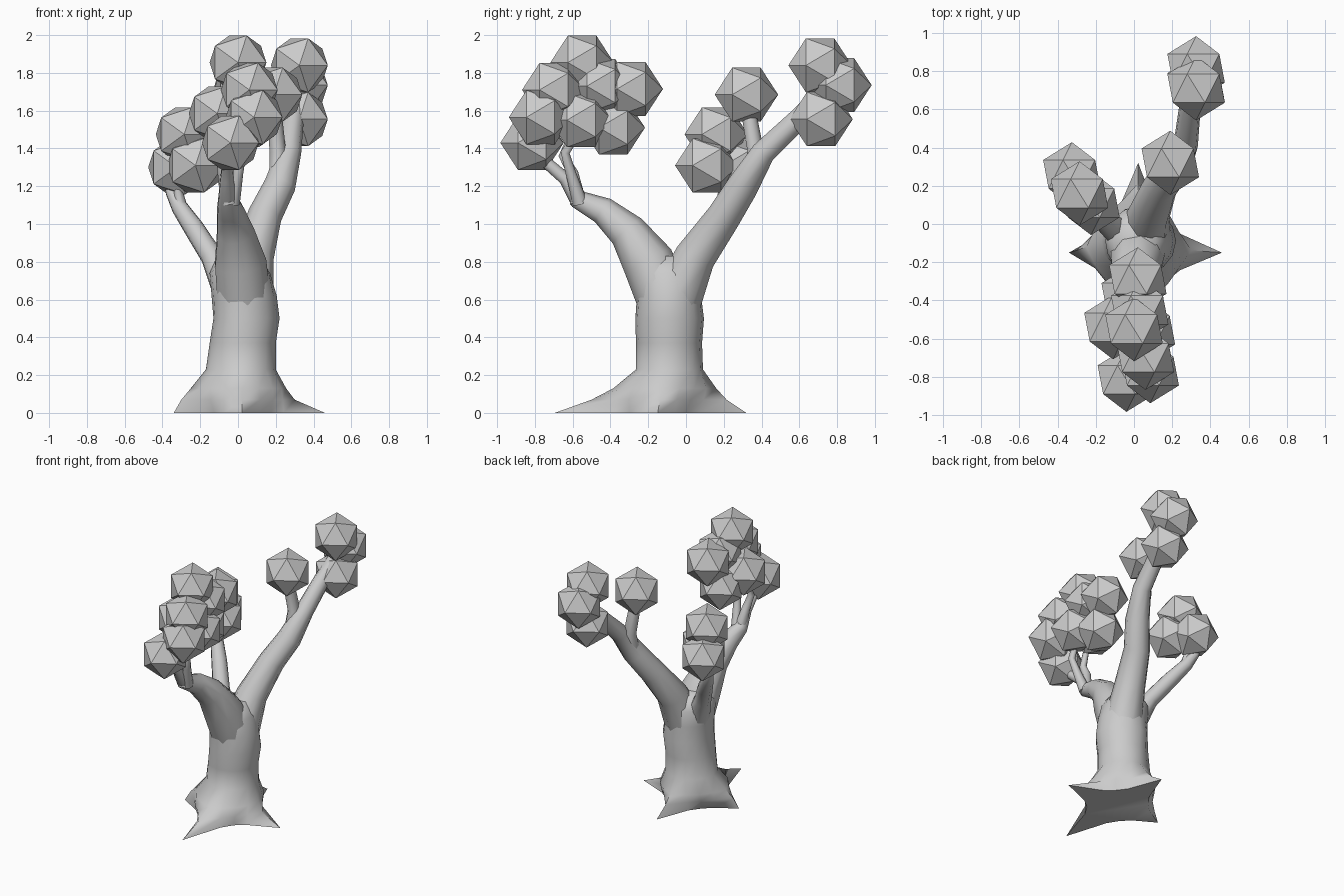
import bpy, bmesh, math
from mathutils import Vector

SIDES = 9
BALL_R = 0.168


def finish(name, bm, smooth=True):
    bmesh.ops.recalc_face_normals(bm, faces=bm.faces[:])
    me = bpy.data.meshes.new(name)
    bm.to_mesh(me)
    bm.free()
    ob = bpy.data.objects.new(name, me)
    bpy.context.collection.objects.link(ob)
    if smooth:
        bpy.context.view_layer.objects.active = ob
        ob.select_set(True)
        bpy.ops.object.shade_smooth_by_angle(angle=math.radians(70))
        ob.select_set(False)
    return ob


def skin(name, rings):
    """Bridge a stack of equal rings and cap both ends."""
    bm = bmesh.new()
    vs = [[bm.verts.new(p) for p in ring] for ring in rings]
    n = len(rings[0])
    for a, b in zip(vs, vs[1:]):
        for i in range(n):
            j = (i + 1) % n
            bm.faces.new((a[i], a[j], b[j], b[i]))
    bm.faces.new(vs[0])
    bm.faces.new(vs[-1])
    return finish(name, bm)


def limb(name, path):
    """Tapered tube through (x, y, z, radius) points."""
    pts = [Vector(p[:3]) for p in path]
    side = Vector((1, 0, 0))
    rings = []
    for i, p in enumerate(pts):
        t = (pts[min(i + 1, len(pts) - 1)] - pts[max(i - 1, 0)]).normalized()
        side = (side - t * side.dot(t)).normalized()
        up = t.cross(side)
        rings.append([p + path[i][3] * (side * math.cos(a) + up * math.sin(a))
                      for a in (2 * math.pi * k / SIDES for k in range(SIDES))])
    return skin(name, rings)


# Trunk with four flaring roots: z, x min, x max, y min, y max, root sharpness
levels = [(0.00, -0.34, 0.46, -0.695, 0.32, 1.0),
          (0.07, -0.30, 0.30, -0.50, 0.215, 0.8),
          (0.13, -0.25, 0.255, -0.385, 0.16, 0.5),
          (0.23, -0.17, 0.20, -0.265, 0.09, 0.0),
          (0.37, -0.15, 0.20, -0.265, 0.085, 0.0),
          (0.50, -0.13, 0.22, -0.268, 0.095, 0.0),
          (0.62, -0.14, 0.205, -0.26, 0.08, 0.0),
          (0.74, -0.15, 0.17, -0.27, 0.09, 0.0),
          (0.83, -0.11, 0.11, -0.22, 0.03, 0.0)]
cx, n = 0.022, 16
rings = []
for z, x0, x1, y0, y1, sharp in levels:
    cy = -0.09 - 0.06 * sharp
    reach = (x1 - cx, y1 - cy, cx - x0, cy - y0)
    ring = []
    for k in range(n):
        a = 2 * math.pi * k / n
        q, f = divmod(k, n // 4)
        f /= n // 4
        ra, rb = reach[q], reach[(q + 1) % 4]
        w = math.sin(f * math.pi / 2) ** 2
        round_r = ra * (1 - w) + rb * w
        near = ra if f < 0.5 else rb
        peak = math.cos(2 * a) ** 2
        root_r = 0.21 + (near - 0.21) * (1 if f == 0 else 0.25 * peak)
        r = round_r * (1 - sharp) + root_r * sharp
        ring.append(Vector((cx + r * math.cos(a), cy + r * math.sin(a), z)))
    rings.append(ring)
skin("trunk", rings)

# Main limbs
limb("front_limb", [(0.03, -0.11, 0.58, 0.145), (0.01, -0.20, 0.80, 0.14),
                    (-0.015, -0.31, 0.96, 0.102), (-0.04, -0.44, 1.07, 0.075),
                    (-0.055, -0.57, 1.13, 0.052), (-0.06, -0.64, 1.24, 0.035),
                    (-0.05, -0.78, 1.36, 0.03)])
limb("back_limb", [(0.05, -0.06, 0.58, 0.14), (0.08, 0.05, 0.83, 0.11),
                   (0.14, 0.20, 1.04, 0.092), (0.22, 0.30, 1.20, 0.085),
                   (0.27, 0.41, 1.38, 0.065), (0.29, 0.59, 1.55, 0.058),
                   (0.32, 0.71, 1.68, 0.05)])
limb("left_limb", [(-0.05, -0.06, 0.65, 0.09), (-0.14, 0.00, 0.83, 0.06),
                   (-0.235, 0.11, 0.98, 0.055), (-0.31, 0.19, 1.09, 0.045),
                   (-0.355, 0.23, 1.17, 0.03), (-0.37, 0.25, 1.27, 0.022)])

# Twigs
limb("back_twig", [(0.21, 0.32, 1.20, 0.05), (0.21, 0.37, 1.38, 0.045),
                   (0.19, 0.33, 1.60, 0.04)])
limb("front_twig_left", [(-0.05, -0.57, 1.11, 0.045), (-0.08, -0.60, 1.27, 0.03),
                         (-0.09, -0.65, 1.36, 0.025), (-0.08, -0.60, 1.48, 0.02)])
limb("front_twig_right", [(-0.03, -0.56, 1.11, 0.04), (0.00, -0.61, 1.27, 0.028),
                          (0.02, -0.64, 1.38, 0.025), (0.04, -0.56, 1.50, 0.02)])
limb("left_twig", [(-0.30, 0.18, 1.08, 0.035), (-0.32, 0.20, 1.20, 0.022),
                   (-0.26, 0.15, 1.32, 0.02)])

# Leaf balls: low icosahedra with their axis along y
balls = {
    "front": [(0.00, -0.55, 1.855), (0.06, -0.70, 1.71), (0.085, -0.77, 1.565),
              (-0.04, -0.815, 1.43), (-0.11, -0.54, 1.585), (0.065, -0.555, 1.55),
              (0.03, -0.45, 1.73), (0.02, -0.29, 1.715), (-0.02, -0.385, 1.51)],
    "left": [(-0.225, 0.11, 1.31), (-0.285, 0.16, 1.475), (-0.325, 0.26, 1.30)],
    "back": [(0.19, 0.32, 1.685), (0.325, 0.71, 1.84), (0.325, 0.815, 1.735),
             (0.325, 0.715, 1.555)],
}
for group, spots in balls.items():
    for i, p in enumerate(spots):
        bm = bmesh.new()
        bmesh.ops.create_icosphere(bm, subdivisions=1, radius=BALL_R)
        ob = finish(f"{group}_leaf_ball_{i + 1}", bm, smooth=False)
        ob.location = p
        ob.rotation_euler = (math.pi / 2, 0, 0)
